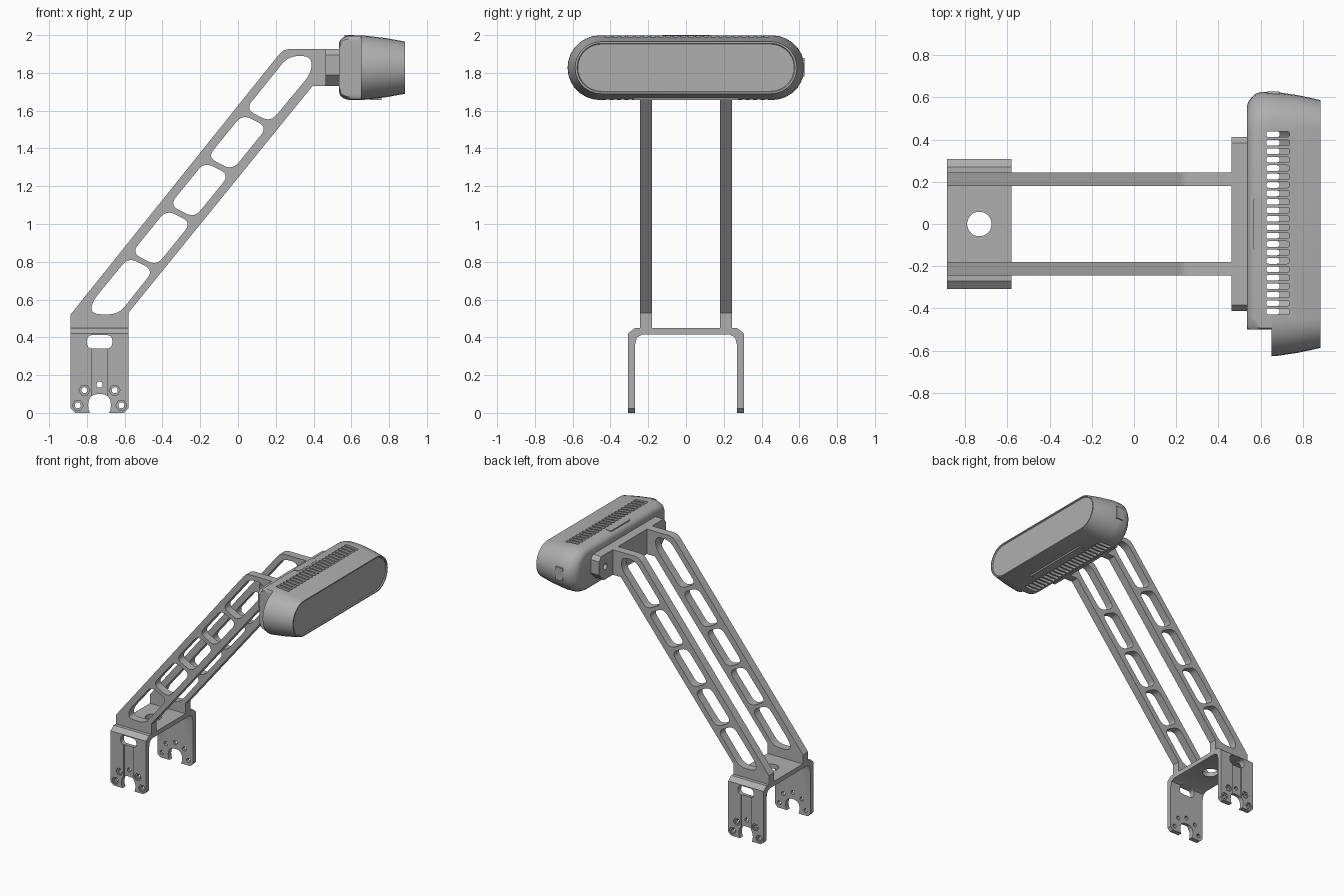
import bpy, bmesh, math
from mathutils import Vector

if "Cube" in bpy.data.objects:
    bpy.data.objects.remove(bpy.data.objects["Cube"], do_unlink=True)

grey = bpy.data.materials.new("plain_grey")
grey.use_nodes = True
GREY = (0.43, 0.43, 0.43, 1)
grey.diffuse_color = GREY
grey.node_tree.nodes["Principled BSDF"].inputs["Base Color"].default_value = GREY

AXES = {
    "X": lambda u, v, w: (w, u, v),
    "Y": lambda u, v, w: (u, w, v),
    "Z": lambda u, v, w: (u, v, w),
}


def finish(name, bm):
    bmesh.ops.recalc_face_normals(bm, faces=bm.faces)
    mesh = bpy.data.meshes.new(name)
    bm.to_mesh(mesh)
    bm.free()
    obj = bpy.data.objects.new(name, mesh)
    mesh.materials.append(grey)
    bpy.context.collection.objects.link(obj)
    return obj


def skin(bm, rings):
    """Join a series of point rings and cap both ends."""
    loops = [[bm.verts.new(p) for p in ring] for ring in rings]
    n = len(loops[0])
    for a, b in zip(loops, loops[1:]):
        for i in range(n):
            j = (i + 1) % n
            bm.faces.new((a[i], a[j], b[j], b[i]))
    bm.faces.new(loops[0])
    bm.faces.new(loops[-1])


def prism(name, outlines, axis, *spans):
    """Extrude every outline along an axis over every span."""
    bm = bmesh.new()
    for pts in outlines:
        for lo, hi in spans:
            skin(bm, [[AXES[axis](u, v, w) for u, v in pts] for w in (lo, hi)])
    return finish(name, bm)


def rounded(pts, r, steps=6):
    out = []
    for i, p in enumerate(pts):
        p = Vector(p)
        a, b = Vector(pts[i - 1]) - p, Vector(pts[(i + 1) % len(pts)]) - p
        s = p + a.normalized() * min(r, a.length * 0.48)
        e = p + b.normalized() * min(r, b.length * 0.48)
        for k in range(steps + 1):
            t = k / steps
            out.append(tuple(s * (1 - t) ** 2 + p * 2 * t * (1 - t) + e * t * t))
    return out


def rect(u0, u1, v0, v1):
    return [(u0, v0), (u1, v0), (u1, v1), (u0, v1)]


def circle(u, v, r, n=20):
    return [(u + r * math.cos(math.tau * i / n), v + r * math.sin(math.tau * i / n))
            for i in range(n)]


def cut(obj, *cutters, keep=False):
    bpy.context.view_layer.objects.active = obj
    for c in cutters:
        m = obj.modifiers.new("cut", "BOOLEAN")
        m.operation, m.solver, m.object = "DIFFERENCE", "EXACT", c
        bpy.ops.object.modifier_apply(modifier=m.name)
        if not keep:
            bpy.data.objects.remove(c, do_unlink=True)


def smooth(obj):
    bpy.ops.object.select_all(action="DESELECT")
    obj.select_set(True)
    bpy.context.view_layer.objects.active = obj
    bpy.ops.object.shade_smooth_by_angle(angle=math.radians(30))


# Clamp bracket: an upside-down U standing on two feet
MID = -0.733
L, R = -0.887, -0.58
inner = [(0.27, 0.36), (0.26, 0.40), (0.23, 0.415)]
half = [(0.27, 0)] + inner
outer = [(0.307, 0), (0.307, 0.42), (0.27, 0.45)]
profile = ([(-y, z) for y, z in half] + half[::-1] + outer
           + [(-y, z) for y, z in outer[::-1]])
bracket = prism("clamp_bracket", [profile], "X", (L, R))
BOTH = (-0.4, 0.4)
SIDES = ((-0.4, -0.297), (0.297, 0.4))
bolts = [(MID + s * dx, z) for s in (-1, 1) for dx, z in ((0.08, 0.12), (0.115, 0.04))]
feet = [[(x, -0.01), (x + s * 0.035, -0.01), (x, 0.025)] for x, s in ((L - 0.001, 1), (R + 0.001, -1))]
notch = rounded([(MID - 0.06, -0.02), (MID + 0.06, -0.02), (MID + 0.06, 0.1), (MID - 0.06, 0.1)], 0.058)
cut(bracket,
    prism("groove", [rect(MID - 0.043, MID + 0.043, 0.05, 0.38)], "Y", *SIDES),
    prism("notch", [notch], "Y", BOTH),
    prism("slot", [rounded(rect(MID - 0.068, MID + 0.068, 0.34, 0.413), 0.036)], "Y", BOTH),
    prism("hex_seats", [circle(u, v, 0.029, 6) for u, v in bolts], "Y", *SIDES),
    prism("bolt_holes", [circle(u, v, 0.016, 12) for u, v in bolts + [(MID, 0.15)]], "Y", BOTH),
    prism("foot_corners", feet, "Y", BOTH),
    prism("cable_hole", [circle(MID, 0, 0.058, 32)], "Z", (0.38, 0.5)))
smooth(bracket)

# Pair of slanted arms with rounded windows
arm_outline = [(L, 0.44), (L, 0.52), (0.215, 1.895), (0.237, 1.917), (0.267, 1.926),
               (0.47, 1.926), (0.47, 1.73), (0.394, 1.73), (R, 0.53), (R, 0.44)]
windows = [
    [(-0.58, 0.824), (-0.775, 0.585), (-0.775, 0.522), (-0.632, 0.522), (-0.447, 0.755)],
    [(0.04, 1.608), (0.267, 1.889), (0.389, 1.889), (0.389, 1.80), (0.172, 1.539)],
]
for i in range(3):
    c = Vector((-0.003 - 0.201 * i, 1.433 - 0.253 * i))
    along, across = Vector((0.0925, 0.114)), Vector((0.066, -0.034))
    windows.append([c + along * a + across * b for a, b in ((1, -1), (1, 1), (-1, 1), (-1, -1))])
windows = [rounded(w, 0.052) for w in windows]
for name, y0, y1 in (("right_arm", -0.243, -0.179), ("left_arm", 0.179, 0.243)):
    arm = prism(name, [arm_outline], "Y", (y0, y1))
    cut(arm, prism("arm_windows", windows, "Y", (y0 - 0.05, y1 + 0.05)))
    smooth(arm)

# Mounting bar behind the head
edge = [(0.355, 1.73), (0.413, 1.79), (0.413, 1.895), (0.385, 1.926)]
bar = prism("mounting_bar", [edge + [(-y, z) for y, z in edge[::-1]]], "X", (0.463, 0.545))
cut(bar, prism("bar_holes", [circle(y, 1.83, 0.022, 16) for y in (-0.335, 0.335)], "X", (0.44, 0.5)))

# Sensor head: hollow pill shaped housing in two pieces
ZC = 1.8275


def pill(x, length, height, y_min=-1.0, steps=14):
    pts = []
    for side in (1, -1):
        for k in range(steps + 1):
            a = math.pi * (k / steps - 0.5)
            y = side * (length - height + height * math.cos(a))
            pts.append((x, max(y, y_min), ZC + side * height * math.sin(a)))
    return pts


def housing(name, sections, **kw):
    bm = bmesh.new()
    skin(bm, [pill(*s, **kw) for s in sections])
    return finish(name, bm)


rear = housing("rear_housing", [(0.535, 0.56, 0.13), (0.542, 0.58, 0.148), (0.557, 0.6, 0.161),
                                (0.578, 0.618, 0.169), (0.6, 0.626, 0.171), (0.652, 0.627, 0.171)],
               y_min=-0.5)
front = housing("front_housing", [(0.652, 0.627, 0.171), (0.68, 0.625, 0.169), (0.78, 0.61, 0.157),
                                  (0.885, 0.587, 0.138), (0.885, 0.577, 0.129),
                                  (0.877, 0.573, 0.125)])
cavity = housing("cavity", [(0.57, 0.48, 0.14), (0.7, 0.48, 0.14), (0.85, 0.45, 0.115)])
rows = [-0.415 + 0.04 * i for i in range(22)]


def vents(name, x0, x1, z0, z1):
    return prism(name, [rounded(rect(x0, x1, y - 0.0135, y + 0.0135), 0.0125, 4) for y in rows],
                 "Z", (z0, z1))


cutters = [cavity, vents("top_vents", 0.627, 0.737, 1.9, 2.1),
           vents("bottom_vents", 0.583, 0.69, 1.55, 1.75)]
for shell in (rear, front):
    cut(shell, *cutters, keep=True)
    smooth(shell)
for c in cutters:
    bpy.data.objects.remove(c, do_unlink=True)

# Button on top, foot strip below, port cover on the left end
prism("top_button", [rounded(rect(0.563, 0.613, -0.125, 0.125), 0.024)], "Z", (1.985, 2.0))
prism("bottom_strip", [rect(0.7, 0.76, -0.28, 0.28)], "Z", (1.656, 1.68))
prism("port_cover", [rect(0.63, 0.69, 1.78, 1.88)], "Y", (0.6, 0.628))
